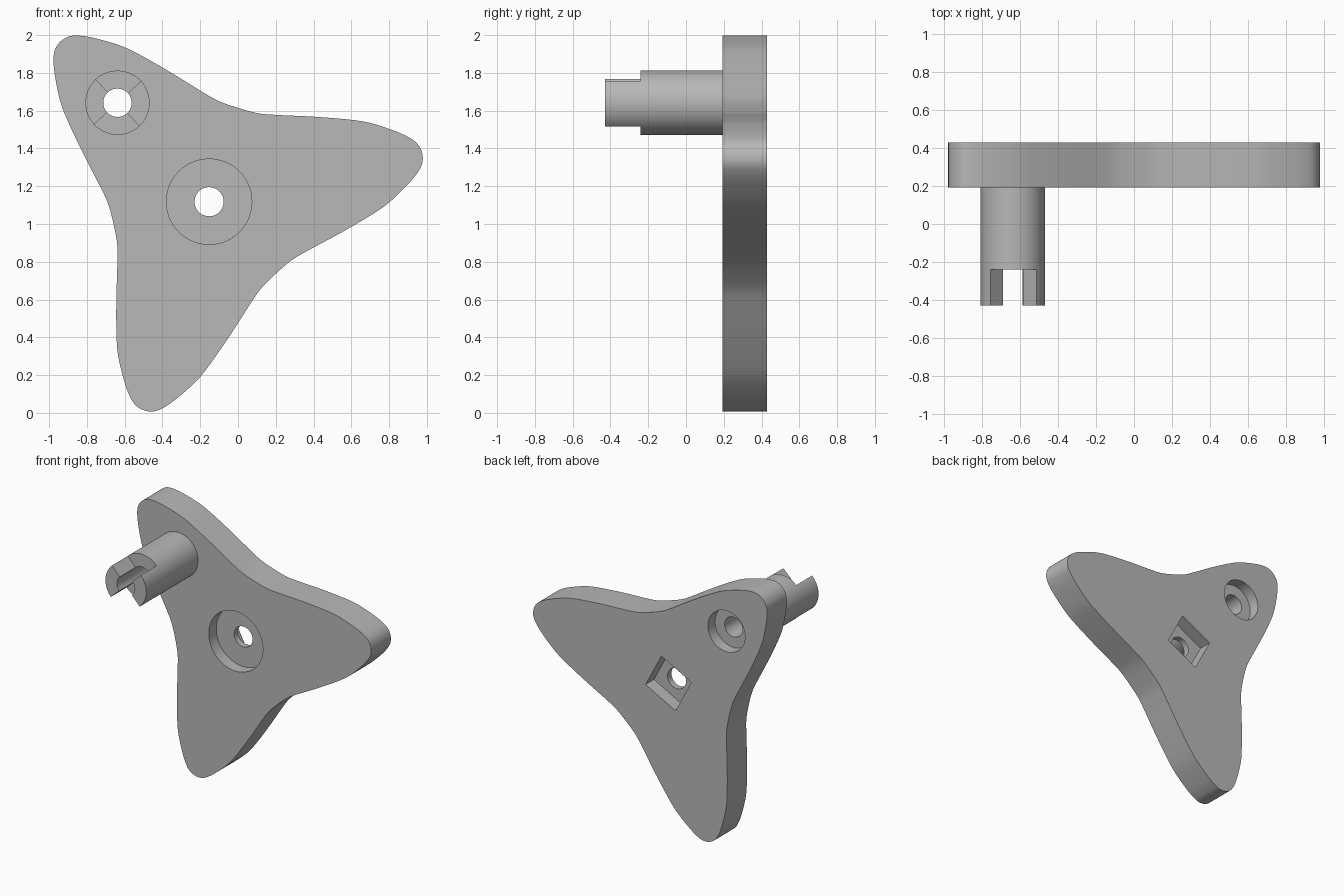
import bpy, bmesh, math

cube = bpy.data.objects.get("Cube")
if cube:
    bpy.data.objects.remove(cube)

grey = bpy.data.materials.new("plain grey")
grey.use_nodes = True
grey.diffuse_color = (0.48, 0.48, 0.48, 1)
grey.node_tree.nodes["Principled BSDF"].inputs["Base Color"].default_value = (0.48, 0.48, 0.48, 1)

# Points in the upright plane are complex numbers: x + z*i
HUB = complex(-0.153, 1.118)
LOBE = math.radians(12.8)
FRONT, BACK, TIP = 0.192, 0.428, -0.428


def turn(angle):
    return complex(math.cos(angle), math.sin(angle))


PEG = HUB + 0.714 * turn(LOBE + math.tau / 3)


def circle(centre, radius, sides=96):
    return [centre + radius * turn(math.tau * i / sides) for i in range(sides)]


def prism(name, outline, y0, y1):
    """Extrude an upright outline from y0 to y1."""
    bm = bmesh.new()
    face = bm.faces.new([bm.verts.new((p.real, y0, p.imag)) for p in outline])
    ext = bmesh.ops.extrude_face_region(bm, geom=[face])
    moved = [g for g in ext["geom"] if isinstance(g, bmesh.types.BMVert)]
    bmesh.ops.translate(bm, verts=moved, vec=(0, y1 - y0, 0))
    bmesh.ops.recalc_face_normals(bm, faces=bm.faces)
    mesh = bpy.data.meshes.new(name)
    bm.to_mesh(mesh)
    bm.free()
    mesh.materials.append(grey)
    obj = bpy.data.objects.new(name, mesh)
    bpy.context.collection.objects.link(obj)
    return obj


def combine(target, tool, operation):
    """Apply a boolean and remove its tool."""
    mod = target.modifiers.new("boolean", "BOOLEAN")
    mod.operation = operation
    mod.solver = "EXACT"
    mod.object = tool
    bpy.context.view_layer.objects.active = target
    bpy.ops.object.modifier_apply(modifier=mod.name)
    bpy.data.objects.remove(tool)


def smooth_loop(points, steps=8):
    """Closed Catmull-Rom curve through the points."""
    out, n = [], len(points)
    for i in range(n):
        a, b, c, d = (points[(i + k) % n] for k in (-1, 0, 1, 2))
        for s in range(steps):
            t = s / steps
            out.append(b + 0.5 * t * (c - a + t * (2*a - 5*b + 4*c - d + t * (3*(b - c) + d - a))))
    return out


# Three-lobed plate: half a lobe, mirrored and repeated around the hub
half = [complex(*p) for p in [
    (1.157, 0), (1.146, 0.05), (1.113, 0.092), (1.048, 0.143), (0.929, 0.215),
    (0.824, 0.258), (0.64, 0.316), (0.446, 0.37), (0.355, 0.4), (0.26, 0.45)]]
lobe = [p.conjugate() for p in half[-2:0:-1]] + half
outline = [HUB + p * turn(LOBE + k * math.tau / 3) for k in range(3) for p in lobe]
plate = prism("crank_plate", smooth_loop(outline), FRONT, BACK)

# Round peg on one lobe, with a bore and a recess behind it
combine(plate, prism("peg", circle(PEG, 0.17), TIP, FRONT + 0.03), "UNION")
combine(plate, prism("peg_bore", circle(PEG, 0.075), -1, 1), "DIFFERENCE")
combine(plate, prism("peg_recess", circle(PEG, 0.155), BACK - 0.085, 1), "DIFFERENCE")

# Two opposite quarters cut from the peg tip, leaving two prongs
for side in (0, math.pi):
    corner = [PEG + 0.3 * p * turn(LOBE + math.pi / 6 + side) for p in (0, 1, 1 + 1j, 1j)]
    combine(plate, prism("prong_gap", corner, -1, -0.24), "DIFFERENCE")

# Hub: through hole, round front recess, square back pocket
combine(plate, prism("hub_bore", circle(HUB, 0.077), -1, 1), "DIFFERENCE")
combine(plate, prism("hub_recess", circle(HUB, 0.226), 0, FRONT + 0.09), "DIFFERENCE")
square = [HUB + 0.2 * turn(LOBE + math.pi / 3 + k * math.pi / 2) for k in range(4)]
combine(plate, prism("hub_pocket", square, BACK - 0.1, 1), "DIFFERENCE")

bpy.ops.object.select_all(action="DESELECT")
plate.select_set(True)
bpy.context.view_layer.objects.active = plate
bpy.ops.object.shade_smooth_by_angle(angle=math.radians(30))
